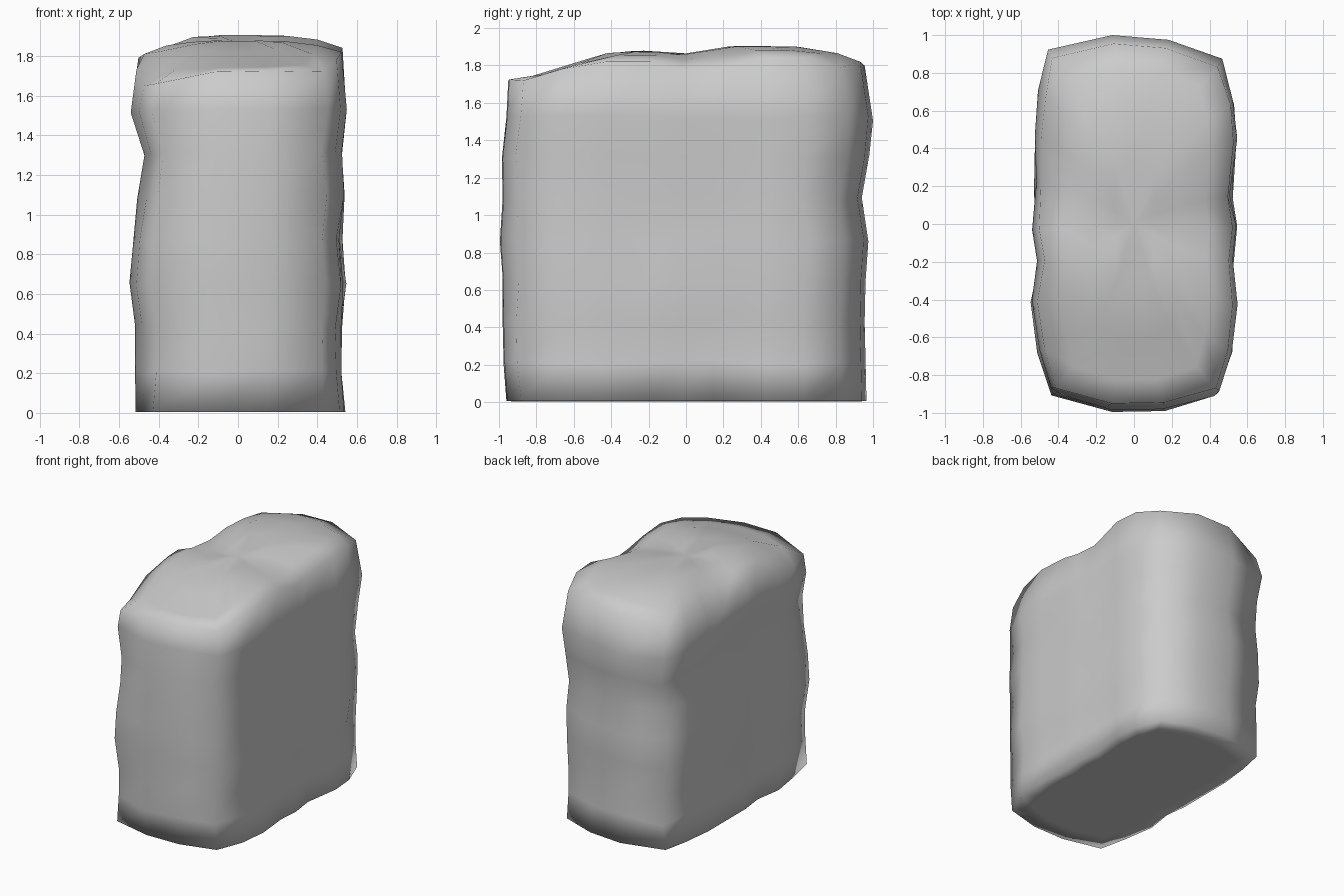
import bpy, bmesh, random

if "Cube" in bpy.data.objects:
    bpy.data.objects.remove(bpy.data.objects["Cube"])
random.seed(4)

# Footprint and rim height of the stone, anticlockwise from the front left corner
outline = [(-.42, -.91, 1.66), (-.12, -.995, 1.72), (.16, -.99, 1.725), (.44, -.91, 1.72),
           (.505, -.70, 1.78), (.53, -.45, 1.82), (.51, -.2, 1.82), (.53, -.02, 1.77), (.505, .15, 1.78),
           (.535, .45, 1.84), (.52, .66, 1.84), (.45, .87, 1.79), (.17, .975, 1.82), (-.11, 1.0, 1.80),
           (-.44, .92, 1.69), (-.475, .7, 1.73), (-.50, .47, 1.72), (-.50, .22, 1.68), (-.51, -.03, 1.79),
           (-.48, -.2, 1.81), (-.52, -.43, 1.73), (-.48, -.7, 1.65)]

# Height and reach of each course: z, left, right, front, back
courses = [(.005, 1.01, 1.0, .965, .965), (.21, .98, .99, .98, .96), (.43, .99, .98, .985, .955),
           (.65, 1.05, 1.02, .985, .96), (.87, 1.01, .98, 1.0, .975), (1.09, .97, 1.0, .985, .94),
           (1.31, .92, .98, .99, .98), (1.52, 1.05, 1.02, .965, 1.0)]

# Crest height along y
crest = [(-1, 1.71), (-.68, 1.79), (-.44, 1.87), (-.2, 1.88), (-.03, 1.86),
         (.25, 1.905), (.74, 1.905), (1, 1.85)]


def crest_z(y):
    for (y0, z0), (y1, z1) in zip(crest, crest[1:]):
        if y <= y1:
            return z0 + (z1 - z0) * (y - y0) / (y1 - y0)
    return crest[-1][1]


def jitter(a):
    return random.uniform(-a, a)


bm = bmesh.new()

# Flat underside, inset
rings = [[bm.verts.new((x * .8, y * .82, .004)) for x, y, _ in outline]]

# Sides
for z, left, right, front, back in courses:
    ring = []
    for x, y, _ in outline:
        px = x * (right if x > 0 else left) + jitter(.01)
        py = y * (back if y > 0 else front) + (jitter(.012) if abs(y) < .95 else 0)
        ring.append(bm.verts.new((px, py, z + (jitter(.015) if z > .1 else 0))))
    rings.append(ring)

# Worn rim and sloping top: x scale, y scale, share of the rim height kept
for sx, sy, keep in [(.985, .955, 1), (.75, .83, .35), (.45, .6, .05), (.2, .32, 0)]:
    ring = []
    for x, y, rim in outline:
        z = rim * keep + crest_z(y * sy) * (1 - keep)
        ring.append(bm.verts.new((x * sx, y * sy, z)))
    rings.append(ring)

n = len(outline)
for a, b in zip(rings, rings[1:]):
    for i in range(n):
        j = (i + 1) % n
        bm.faces.new((a[i], a[j], b[j], b[i]))

# Top and bottom caps
tip = bm.verts.new((0, 0, crest_z(0)))
base = bm.verts.new((0, 0, .004))
for i in range(n):
    j = (i + 1) % n
    bm.faces.new((rings[-1][i], rings[-1][j], tip))
    bm.faces.new((rings[0][j], rings[0][i], base))

bmesh.ops.recalc_face_normals(bm, faces=bm.faces)
for f in bm.faces:
    f.smooth = True
mesh = bpy.data.meshes.new("stone_block")
bm.to_mesh(mesh)
bm.free()
stone = bpy.data.objects.new("stone_block", mesh)
bpy.context.collection.objects.link(stone)
